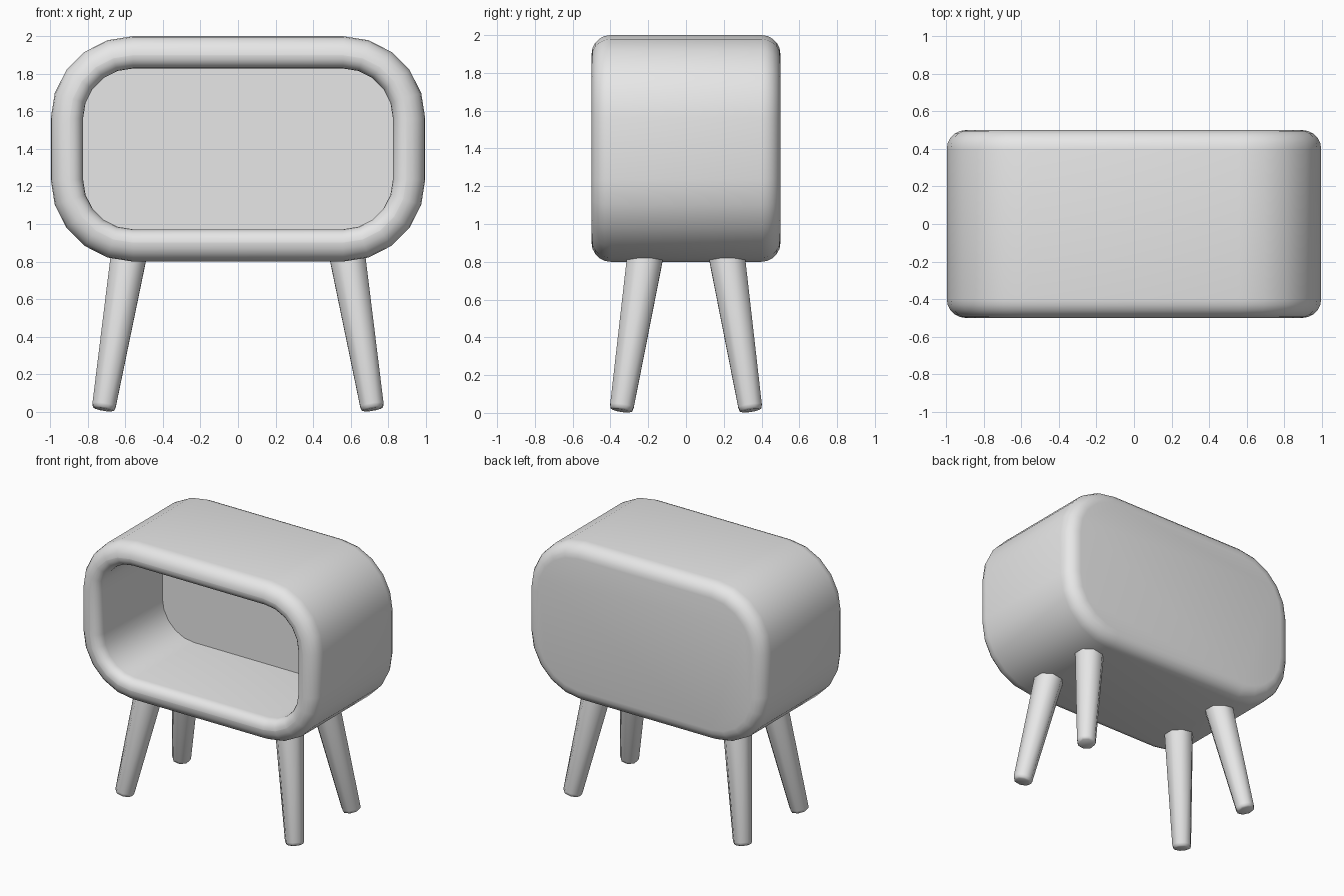
import bpy, bmesh, math
from mathutils import Vector

cube = bpy.data.objects.get("Cube")
if cube:
    bpy.data.objects.remove(cube, do_unlink=True)

# Single grey material
grey = bpy.data.materials.new("plain grey")
grey.use_nodes = True
colour = (0.8, 0.8, 0.8, 1)
grey.diffuse_color = colour
grey.node_tree.nodes["Principled BSDF"].inputs["Base Color"].default_value = colour


def loft(name, rings, angle):
    """Skin a list of equal-sized point rings, cap both ends, shade smooth."""
    bm = bmesh.new()
    loops = [[bm.verts.new(p) for p in ring] for ring in rings]
    for a, b in zip(loops, loops[1:]):
        n = len(a)
        for i in range(n):
            j = (i + 1) % n
            bm.faces.new((a[i], a[j], b[j], b[i]))
    bm.faces.new(loops[0])
    bm.faces.new(loops[-1])
    bmesh.ops.recalc_face_normals(bm, faces=bm.faces)
    mesh = bpy.data.meshes.new(name)
    bm.to_mesh(mesh)
    bm.free()
    mesh.materials.append(grey)
    obj = bpy.data.objects.new(name, mesh)
    bpy.context.collection.objects.link(obj)
    bpy.ops.object.select_all(action='DESELECT')
    obj.select_set(True)
    bpy.context.view_layer.objects.active = obj
    bpy.ops.object.shade_smooth_by_angle(angle=math.radians(angle))
    return obj


# Cabinet: rounded rectangle rings that follow a radius/depth profile
HALF_X, HALF_Z, MID_Z, CORNER_STEPS = 0.56, 0.163, 1.4, 5


def rounded_rect(radius, y):
    points = []
    for quarter, (sx, sz) in enumerate(((1, 1), (-1, 1), (-1, -1), (1, -1))):
        for k in range(CORNER_STEPS + 1):
            a = math.pi / 2 * (quarter + k / CORNER_STEPS)
            points.append((sx * HALF_X + radius * math.cos(a), y,
                           MID_Z + sz * HALF_Z + radius * math.sin(a)))
    return points


def arc(centre_r, centre_y, size, start, end, steps=5):
    angles = [math.radians(start + (end - start) * k / steps) for k in range(steps + 1)]
    return [(centre_r + size * math.cos(a), centre_y + size * math.sin(a)) for a in angles]


profile = (arc(0.337, 0.4, 0.1, 90, 0)             # back edge
           + arc(0.337, -0.4, 0.1, 0, -90)         # outer front rim
           + arc(0.335, -0.43, 0.07, -90, -180)    # inner front rim
           + [(0.265, 0.27)])                      # recess back wall
loft("cabinet", [rounded_rect(r, y) for r, y in profile], 35)

# Four splayed tapered legs with softened feet
SIDES = 8


def make_leg(name, sx, sy):
    foot = Vector((sx * 0.717, sy * 0.343, 0.012))
    top = Vector((sx * 0.579, sy * 0.213, 0.85))
    axis = top - foot
    turn = Vector((0, 0, 1)).rotation_difference(axis)
    rings = []
    for radius, t in ((0.048, 0), (0.062, 0.008), (0.068, 0.03), (0.104, 1)):
        ring = []
        for k in range(SIDES):
            a = math.tau * (k + 0.5) / SIDES
            ring.append(foot + axis * t
                        + turn @ Vector((radius * math.cos(a), radius * math.sin(a), 0)))
        rings.append(ring)
    loft(name, rings, 60)


for sx, side in ((1, "left"), (-1, "right")):
    for sy, end in ((-1, "front"), (1, "back")):
        make_leg(f"{end}_{side}_leg", sx, sy)
